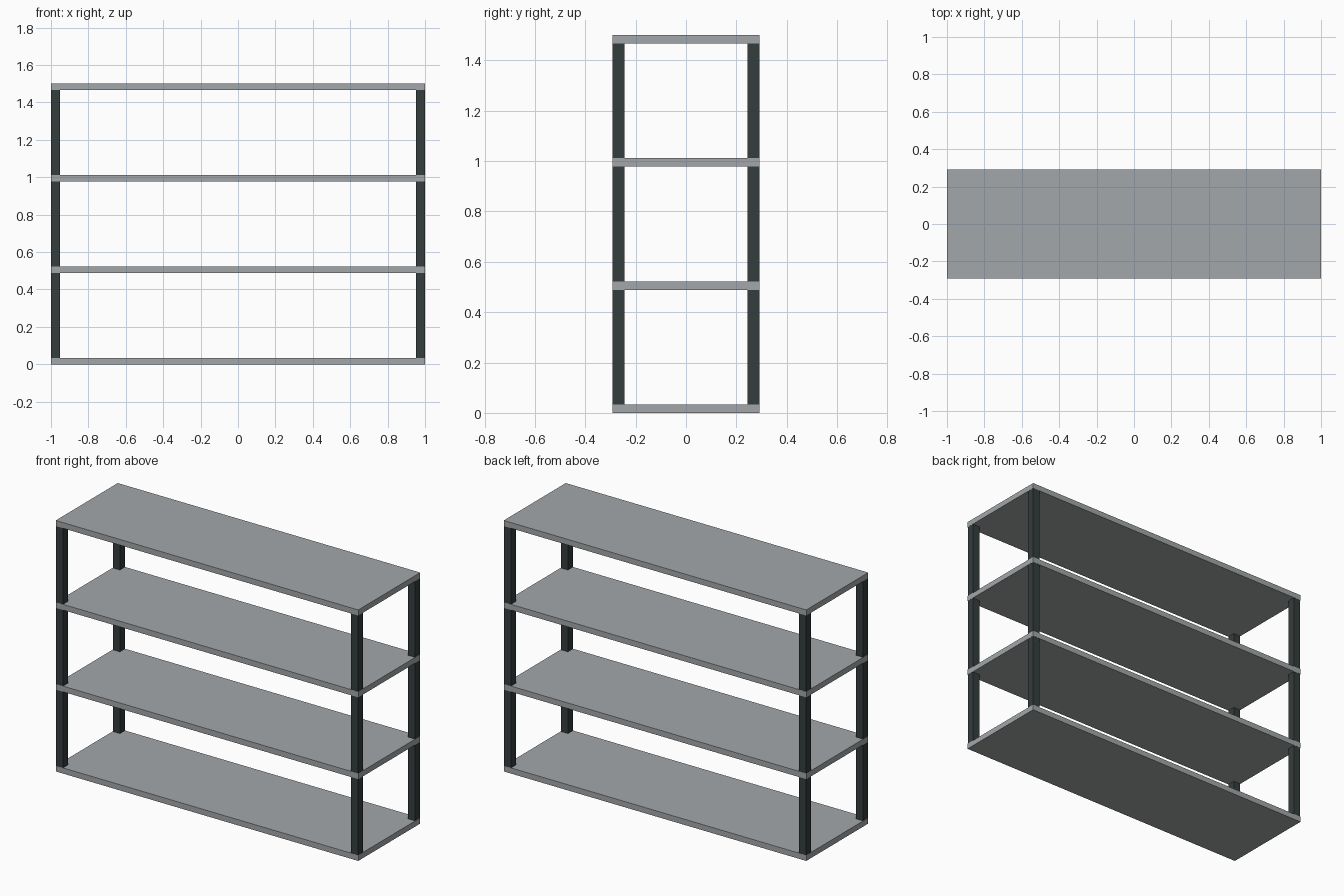
import bpy
import bmesh
from mathutils import Matrix, Vector

default = bpy.data.objects.get("Cube")
if default:
    bpy.data.objects.remove(default, do_unlink=True)


def make_material(name, rgb):
    mat = bpy.data.materials.new(name)
    mat.use_nodes = True
    colour = (*rgb, 1.0)
    mat.diffuse_color = colour
    mat.node_tree.nodes["Principled BSDF"].inputs["Base Color"].default_value = colour
    return mat


def box(name, size, centre, mat):
    bm = bmesh.new()
    bmesh.ops.create_cube(bm, size=1.0, matrix=Matrix.Diagonal((*size, 1.0)))
    mesh = bpy.data.meshes.new(name)
    bm.to_mesh(mesh)
    bm.free()
    mesh.materials.append(mat)
    obj = bpy.data.objects.new(name, mesh)
    obj.location = Vector(centre)
    bpy.context.scene.collection.objects.link(obj)
    return obj


shelf_grey = make_material("shelf grey", (0.37, 0.39, 0.40))
post_dark = make_material("dark post metal", (0.036, 0.047, 0.047))

WIDTH, DEPTH, HEIGHT = 2.0, 0.585, 1.5
BOARD = 0.034      # shelf thickness
POST = 0.047       # post side
GAP = 0.001        # keeps post faces just inside the shelf edges

# Four evenly spaced shelves
step = (HEIGHT - BOARD) / 3
for i, level in enumerate(("bottom", "lower", "upper", "top")):
    box(level + "_shelf", (WIDTH, DEPTH, BOARD),
        (0, 0, BOARD / 2 + i * step), shelf_grey)

# Square corner posts running through all shelves
for side, sx in (("left", 1), ("right", -1)):
    for end, sy in (("front", -1), ("back", 1)):
        box(f"{end}_{side}_post", (POST, POST, HEIGHT - 2 * GAP),
            (sx * (WIDTH / 2 - POST / 2 - GAP),
             sy * (DEPTH / 2 - POST / 2 - GAP), HEIGHT / 2), post_dark)
